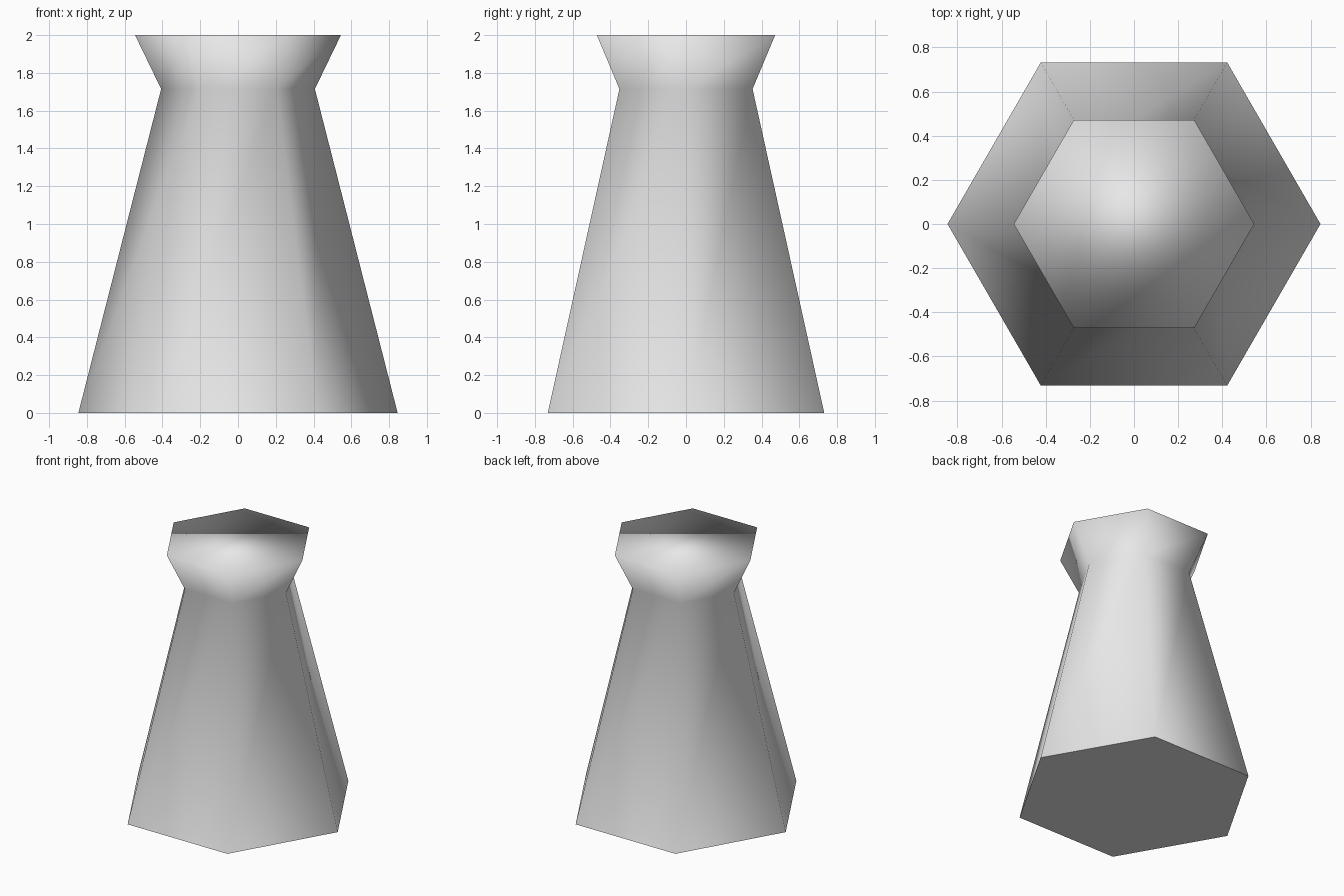
import bpy
import bmesh
from math import cos, sin, tau

cube = bpy.data.objects.get("Cube")
if cube:
    bpy.data.objects.remove(cube, do_unlink=True)

SIDES = 6
# radius and height of each ring: base, neck, rim
PROFILE = [(0.845, 0.0), (0.407, 1.715), (0.545, 2.0)]

# plain grey material
grey = bpy.data.materials.new("plain_grey")
grey.use_nodes = True
colour = (0.8, 0.8, 0.8, 1.0)
grey.diffuse_color = colour
grey.node_tree.nodes["Principled BSDF"].inputs["Base Color"].default_value = colour

# hexagonal tapered body with a flared head
bm = bmesh.new()
rings = [[bm.verts.new((r * cos(tau * i / SIDES), r * sin(tau * i / SIDES), z))
          for i in range(SIDES)] for r, z in PROFILE]
for low, high in zip(rings, rings[1:]):
    for i in range(SIDES):
        j = (i + 1) % SIDES
        bm.faces.new((low[i], low[j], high[j], high[i]))
top = bm.faces.new(rings[-1])
bottom = bm.faces.new(rings[0][::-1])

# soft shading everywhere except the flat underside
for face in bm.faces:
    face.smooth = face is not bottom
for edge in bottom.edges:
    edge.smooth = False

mesh = bpy.data.meshes.new("flared_pillar")
bm.to_mesh(mesh)
bm.free()
mesh.materials.append(grey)
pillar = bpy.data.objects.new("flared_pillar", mesh)
bpy.context.collection.objects.link(pillar)
